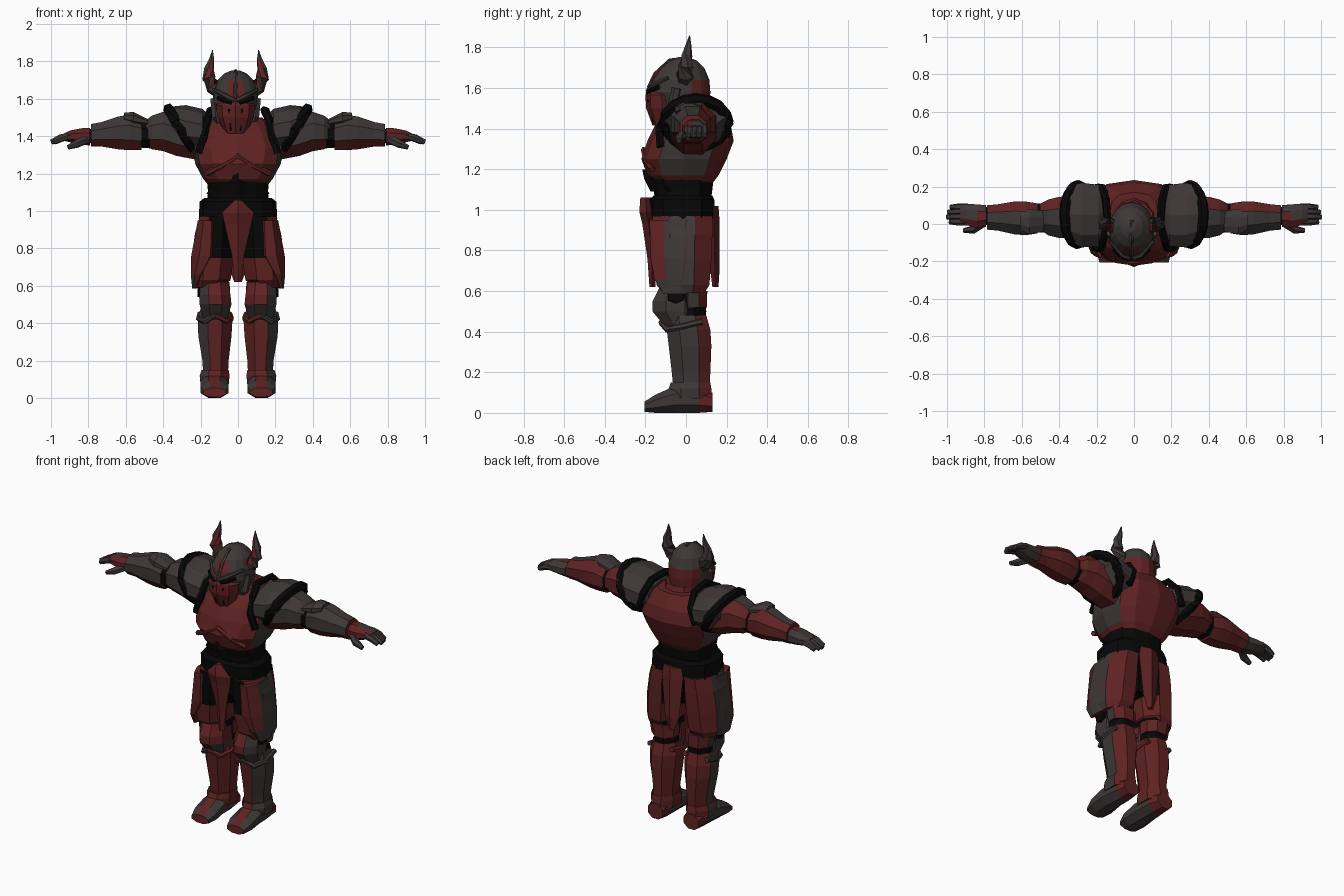
import bpy, bmesh
from math import cos, sin, pi, copysign
from mathutils import Vector, Matrix

cube = bpy.data.objects.get("Cube")
if cube:
    bpy.data.objects.remove(cube, do_unlink=True)


def material(name, color):
    mat = bpy.data.materials.new(name)
    mat.use_nodes = True
    mat.diffuse_color = color
    mat.node_tree.nodes["Principled BSDF"].inputs["Base Color"].default_value = color
    return mat


MATERIALS = [material("dark red", (.115, .016, .016, 1)),
             material("dark grey", (.047, .038, .038, 1)),
             material("black", (.002, .002, .002, 1))]
RED, GREY, BLACK = range(3)
HEAD_SHIFT = -.013


def finish(name, bm, color, shift):
    """Turn a mesh into an object; color is an index or a rule of (centre, normal)."""
    bmesh.ops.recalc_face_normals(bm, faces=bm.faces)
    for face in bm.faces:
        face.normal_update()
        face.material_index = color(face.calc_center_median(), face.normal) if callable(color) else color
    sides = [(name, 1)]
    if name.startswith("left_"):
        sides.append((name.replace("left_", "right_", 1), -1))
    for label, sign in sides:
        copy = bm.copy()
        if sign < 0:
            copy.transform(Matrix.Scale(-1, 4, Vector((1, 0, 0))))
            bmesh.ops.reverse_faces(copy, faces=copy.faces)
        mesh = bpy.data.meshes.new(label)
        copy.to_mesh(mesh)
        copy.free()
        for mat in MATERIALS:
            mesh.materials.append(mat)
        obj = bpy.data.objects.new(label, mesh)
        obj.location.x = shift
        bpy.context.collection.objects.link(obj)
    bm.free()


def bridge(name, loops, color, shift=0):
    """Skin a list of point loops and cap both ends."""
    bm = bmesh.new()
    rows = [[bm.verts.new(point) for point in loop] for loop in loops]
    for low, high in zip(rows, rows[1:]):
        for i in range(len(low)):
            j = (i + 1) % len(low)
            bm.faces.new((low[i], low[j], high[j], high[i]))
    bm.faces.new(rows[0][::-1])
    bm.faces.new(rows[-1])
    finish(name, bm, color, shift)


def loft(name, axis, rings, color, sides=8, ridge=False, power=1, shift=0):
    """Rings are (position, low a, high a, low b, high b) along one axis."""
    loops = []
    for t, a0, a1, b0, b1 in rings:
        loop = []
        for i in range(sides):
            angle = (i if ridge else i + .5) * 2 * pi / sides
            grow = 1 if ridge else 1 / cos(pi / sides)
            u, v = [copysign(abs(k) ** power, k) * grow for k in (cos(angle), sin(angle))]
            a = (a0 + a1) / 2 + u * (a1 - a0) / 2
            b = (b0 + b1) / 2 + v * (b1 - b0) / 2
            loop.append({"X": (t, a, b), "Y": (a, t, b), "Z": (a, b, t)}[axis])
        loops.append(loop)
    bridge(name, loops, color, shift)


def centred(rings):
    return [(z, -w, w, front, back) for z, w, front, back in rings]


def tube(name, points, radii, color, sides=6, shift=0):
    points = [Vector(p) for p in points]
    if not isinstance(radii, (list, tuple)):
        radii = [radii] * len(points)
    loops = []
    for i, (point, radius) in enumerate(zip(points, radii)):
        direction = points[min(i + 1, len(points) - 1)] - points[max(i - 1, 0)]
        up = Vector((.31, .2, .93))
        side = direction.cross(up).normalized()
        other = side.cross(direction).normalized()
        loops.append([point + radius * (side * cos(k * 2 * pi / sides) + other * sin(k * 2 * pi / sides))
                      for k in range(sides)])
    bridge(name, loops, color, shift)


# Colour rules
def flank_rule(c, n):
    return GREY if abs(n.x) > .82 else RED


def thigh_rule(c, n):
    inner = n.x < -.5 or (n.x < .3 and n.y < -.5)
    return BLACK if inner and c.z > .7 else GREY if n.x > .92 else RED


def shin_rule(c, n):
    return GREY if n.x > .3 and n.y < .3 else RED


def arm_rule(c, n):
    return GREY if n.z - n.y > .3 else RED


def helmet_rule(c, n):
    if c.y > .03 and c.z < 1.65:
        return RED
    return RED if c.y < -.1 and .02 < abs(c.x) < .05 else GREY


# Torso
loft("chest", "Z", centred([(1.13, .15, -.15, .13), (1.17, .185, -.19, .16), (1.25, .228, -.22, .2),
                            (1.34, .245, -.19, .235), (1.42, .22, -.15, .22), (1.5, .13, -.07, .17)]),
     flank_rule, sides=12, ridge=True, power=.75)
tube("chest_ridge", [(-.17, -.165, 1.2), (-.09, -.195, 1.24), (0, -.207, 1.295), (.09, -.195, 1.24), (.17, -.165, 1.2)],
     .016, RED)
loft("collar", "Z", centred([(1.4, .14, -.145, .16), (1.48, .11, -.1, .14), (1.53, .1, -.06, .12)]), RED, sides=10)
loft("waist", "Z", centred([(1.03, .17, -.15, .12), (1.1, .16, -.16, .13), (1.2, .17, -.19, .14)]),
     BLACK, sides=12, ridge=True, power=.75)
loft("waist_arch", "Z", centred([(1.09, .17, -.175, 0), (1.15, .13, -.205, 0), (1.2, .01, -.216, -.1)]),
     BLACK, sides=4, ridge=True)
loft("belt", "Z", centred([(.92, .19, -.15, .13), (.96, .21, -.17, .14), (1.05, .205, -.18, .14), (1.07, .18, -.16, .13)]),
     BLACK, sides=12, ridge=True, power=.75)
loft("pelvis", "Z", centred([(.76, .06, -.07, .07), (.85, .14, -.13, .11), (.95, .18, -.15, .13)]), BLACK)
loft("front_flap", "Z", centred([(.62, .02, -.18, -.15), (.76, .032, -.19, -.15), (.93, .072, -.215, -.15),
                                 (.99, .085, -.23, -.16), (1.06, .015, -.225, -.17)]), RED, sides=4, ridge=True)
loft("back_flap", "Z", centred([(.62, .02, .13, .16), (.7, .05, .12, .165), (.95, .075, .11, .165),
                                (1.02, .06, .11, .16)]), RED, sides=4, ridge=True)

# Head and helmet
loft("helmet", "Z", centred([(1.43, .075, -.12, .1), (1.5, .105, -.14, .115), (1.58, .122, -.18, .12), (1.64, .12, -.165, .115),
                             (1.7, .095, -.125, .09), (1.735, .06, -.08, .055), (1.752, .02, -.04, .01)]),
     helmet_rule, sides=16, ridge=True, shift=HEAD_SHIFT)
loft("face_mask", "Z", centred([(1.415, .06, -.165, -.04), (1.5, .097, -.196, -.04), (1.565, .105, -.2, -.04),
                                (1.6, .06, -.185, -.05)]), RED, ridge=True, shift=HEAD_SHIFT)
tube("left_mask_slit", [(.035, -.186, 1.545), (.026, -.159, 1.43)], .006, BLACK, shift=HEAD_SHIFT)
tube("left_eye", [(.02, -.188, 1.578), (.055, -.173, 1.588), (.095, -.135, 1.605)], .011, BLACK, shift=HEAD_SHIFT)
tube("left_brow", [(.004, -.187, 1.588), (.05, -.168, 1.613), (.118, -.09, 1.65)], [.012, .013, .009],
     GREY, shift=HEAD_SHIFT)
tube("crest", [(0, -.185, 1.6), (0, -.15, 1.67), (0, -.08, 1.735), (0, .02, 1.748)], .011, GREY, shift=HEAD_SHIFT)
tube("left_cheek_guard", [(.112, -.045, 1.6), (.103, -.065, 1.5), (.068, -.08, 1.43)], [.026, .025, .018],
     GREY, shift=HEAD_SHIFT)
tube("left_horn", [(.085, -.01, 1.64), (.12, -.005, 1.665), (.143, .0, 1.71), (.142, .005, 1.76),
                   (.128, .012, 1.81), (.123, .018, 1.86)], [.042, .043, .038, .027, .015, .002],
     lambda c, n: RED if n.y < .3 and n.x < .2 and c.z < 1.79 else GREY, shift=HEAD_SHIFT)

# Shoulders
loft("left_shoulder_pad", "X", [(.14, -.05, .18, 1.38, 1.5), (.19, -.12, .21, 1.31, 1.54), (.28, -.125, .22, 1.32, 1.56),
                                (.35, -.09, .2, 1.41, 1.555)], GREY, sides=10)
tube("left_shoulder_rim", [(.3 + .07 * sin(k * pi / 8), .05 + .155 * cos(k * pi / 8), 1.43 + .115 * sin(k * pi / 8))
                           for k in range(17)], .031, BLACK)
tube("left_shoulder_trim", [(.21, -.125, 1.31), (.18, -.13, 1.4), (.165, -.09, 1.49), (.14, 0, 1.54),
                            (.15, .13, 1.535), (.17, .195, 1.46), (.2, .195, 1.36)], .022, BLACK)

# Arms
loft("left_upper_arm", "X", [(.2, -.08, .15, 1.27, 1.46), (.33, -.075, .15, 1.295, 1.51), (.4, -.075, .145, 1.32, 1.53),
                             (.46, -.06, .13, 1.33, 1.51), (.5, -.03, .11, 1.35, 1.48)], arm_rule)
loft("left_elbow", "X", [(.47, -.045, .11, 1.335, 1.48), (.54, -.045, .11, 1.34, 1.48)], BLACK)
loft("left_forearm", "X", [(.515, -.05, .11, 1.325, 1.49), (.58, -.06, .12, 1.325, 1.515), (.64, -.055, .12, 1.33, 1.505),
                           (.73, -.035, .105, 1.345, 1.475), (.785, -.03, .1, 1.345, 1.465)], arm_rule)
loft("left_elbow_plate", "X", [(.48, -.04, .07, 1.46, 1.49), (.56, -.055, .08, 1.46, 1.53),
                               (.61, -.03, .06, 1.48, 1.525)], GREY)
loft("left_wrist", "X", [(.77, -.01, .09, 1.36, 1.44), (.81, 0, .09, 1.365, 1.435)], BLACK)
loft("left_hand", "X", [(.79, -.015, .1, 1.35, 1.445), (.84, -.02, .105, 1.355, 1.442), (.9, -.005, .108, 1.368, 1.43),
                        (.93, .0, .1, 1.375, 1.415)],
     lambda c, n: RED if n.y < -.3 or (n.z > .9 and c.x < .83) else GREY)
for i, finger in enumerate(("index", "middle", "ring", "little")):
    y, reach = .012 + .026 * i, (.085, .1, .095, .08)[i]
    tube(f"left_{finger}_finger", [(.89, y, 1.403), (.9 + reach / 2, y, 1.39), (.9 + reach, y, 1.368)],
         [.02, .02, .014], GREY)
tube("left_thumb", [(.81, .005, 1.385), (.86, -.03, 1.36), (.91, -.035, 1.34)], [.026, .023, .013], GREY)

# Legs
loft("left_thigh", "Z", [(.59, .09, .235, -.11, .09), (.63, .04, .25, -.145, .115), (.75, .022, .248, -.16, .125),
                         (.88, .02, .23, -.165, .13), (.97, .025, .205, -.165, .13)], thigh_rule)
loft("left_thigh_plate", "Z", [(.585, .22, .245, -.11, .0), (.66, .18, .252, -.155, .04), (.76, .105, .25, -.174, .06),
                               (.95, .11, .215, -.18, .07)],
     lambda c, n: GREY if n.x > .92 else RED)
loft("left_knee_joint", "Z", [(.42, .05, .19, -.09, .095), (.5, .045, .195, -.1, .1), (.62, .045, .21, -.11, .09)], BLACK)
loft("left_knee_guard", "Z", [(.42, .06, .185, -.1, .05), (.5, .035, .205, -.165, .06), (.55, .04, .205, -.165, .06),
                              (.62, .05, .2, -.13, .04)],
     lambda c, n: RED if n.x < .1 and c.z > .5 else GREY)
loft("left_knee_strap", "X", [(.17, -.1, 0, .535, .605), (.216, -.085, -.015, .545, .6)], BLACK, sides=6)
loft("left_calf_top", "Z", [(.52, .043, .2, -.03, .103), (.6, .043, .215, -.03, .105)], shin_rule)
loft("left_shin", "Z", [(.1, .055, .185, -.06, .115), (.2, .05, .19, -.07, .12), (.33, .035, .212, -.085, .125),
                        (.41, .03, .215, -.095, .12), (.48, .045, .2, -.09, .1)], shin_rule)
tube("left_shin_rim", [(.203, .08, .45), (.21, -.02, .425), (.178, -.093, .41), (.12, -.12, .445),
                       (.06, -.093, .41), (.037, -.02, .425), (.047, .08, .45)], .016,
     lambda c, n: RED if c.x < .12 else GREY)
loft("left_ankle_cuff", "Z", [(.07, .05, .2, -.09, .13), (.12, .045, .205, -.085, .125), (.15, .05, .195, -.075, .12)],
     shin_rule)
loft("left_foot", "Y", [(.13, .075, .18, .005, .1), (.06, .06, .19, 0, .13), (-.06, .055, .2, 0, .13),
                        (-.15, .05, .2, 0, .09), (-.205, .065, .185, .005, .055)],
     lambda c, n: RED if c.y > .08 or n.y < -.9 or (n.z > .3 and abs(n.x) < .3 and c.y < -.08) else GREY)
